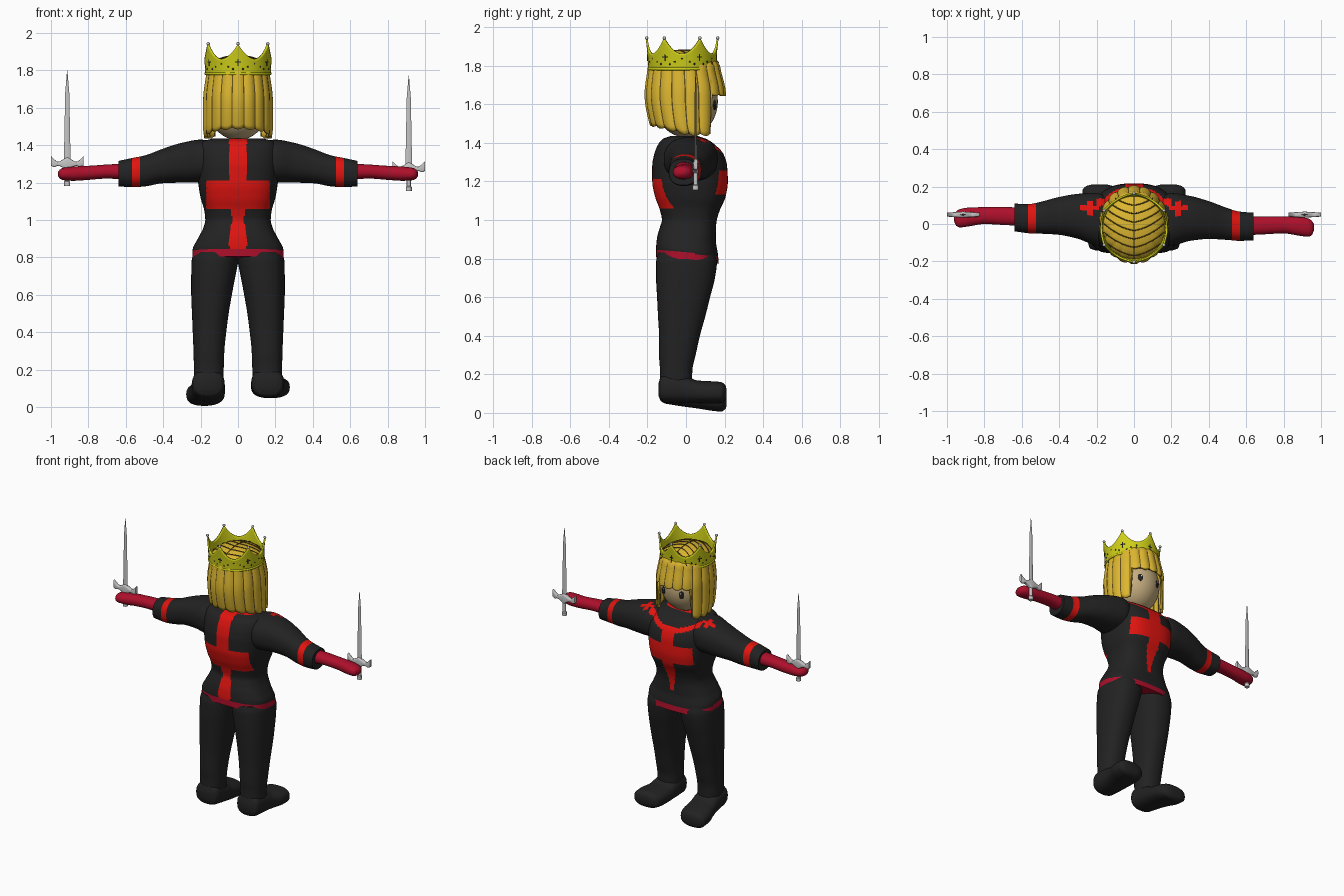
import bpy, bmesh, math
from mathutils import Vector, Matrix

if "Cube" in bpy.data.objects:
    bpy.data.objects.remove(bpy.data.objects["Cube"])


def material(name, r, g, b):
    m = bpy.data.materials.new(name)
    m.diffuse_color = (r, g, b, 1)
    m.use_nodes = True
    m.node_tree.nodes["Principled BSDF"].inputs["Base Color"].default_value = m.diffuse_color
    return m


BLACK = material("black cloth", .016, .016, .016)
RED = material("bright red", .75, .007, .005)
CRIMSON = material("crimson", .42, .005, .024)
SKIN = material("skin", .58, .43, .22)
HAIR = material("blond hair", .72, .47, .03)
CREASE = material("hair crease", .12, .075, .01)
GOLD = material("yellow gold", .62, .62, .01)
STEEL = material("steel", .56, .56, .56)
WHITE = material("white", .9, .9, .9)


def build(name, verts, faces, mats, rule=None, index=None):
    bm = bmesh.new()
    vs = [bm.verts.new(v) for v in verts]
    for k, f in enumerate(faces):
        face = bm.faces.new([vs[i] for i in f])
        if index:
            face.material_index = index[k]
        if rule:
            face.material_index = rule(face.calc_center_median())
    bmesh.ops.recalc_face_normals(bm, faces=bm.faces[:])
    me = bpy.data.meshes.new(name)
    bm.to_mesh(me)
    bm.free()
    for m in mats:
        me.materials.append(m)
    ob = bpy.data.objects.new(name, me)
    bpy.context.collection.objects.link(ob)
    bpy.ops.object.select_all(action='DESELECT')
    ob.select_set(True)
    bpy.context.view_layer.objects.active = ob
    bpy.ops.object.shade_smooth_by_angle(angle=math.radians(42))
    return ob


def interp(rows, t):
    """Monotone cubic through the rows (t, value, value, ...)."""
    n = len(rows)
    i = max(0, min(n - 2, sum(r[0] <= t for r in rows) - 1))
    h = rows[i + 1][0] - rows[i][0]
    u = (t - rows[i][0]) / h
    out = []
    for c in range(1, len(rows[0])):
        d = [(rows[k + 1][c] - rows[k][c]) / (rows[k + 1][0] - rows[k][0]) for k in range(n - 1)]

        def slope(k):
            if k == 0 or k == n - 1:
                return d[min(k, n - 2)]
            p, q = d[k - 1], d[k]
            return 0 if p * q <= 0 else 2 * p * q / (p + q)
        a, b = rows[i][c], rows[i + 1][c]
        out.append(a * (1 + 2 * u) * (1 - u) ** 2 + slope(i) * h * u * (1 - u) ** 2
                   + b * u * u * (3 - 2 * u) + slope(i + 1) * h * u * u * (u - 1))
    return out


PLACE = {'x': lambda t, a, b: (t, a, b), 'y': lambda t, a, b: (a, t, b), 'z': lambda t, a, b: (a, b, t)}


def loft(name, axis, rows, mats, seg=40, power=2.2, sub=5, rule=None, warp=None):
    """Rows (t, a0, a1, b0, b1): rounded sections along an axis."""
    ts = [rows[k][0] + (rows[k + 1][0] - rows[k][0]) * j / sub
          for k in range(len(rows) - 1) for j in range(sub)] + [rows[-1][0]]
    verts, faces = [], []
    for t in ts:
        a0, a1, b0, b1 = interp(rows, t)
        for i in range(seg):
            th = 2 * math.pi * i / seg
            c, s = math.cos(th), math.sin(th)
            c = math.copysign(abs(c) ** (2 / power), c)
            s = math.copysign(abs(s) ** (2 / power), s)
            p = PLACE[axis](t, (a0 + a1) / 2 + c * (a1 - a0) / 2, (b0 + b1) / 2 + s * (b1 - b0) / 2)
            verts.append(warp(*p) if warp else p)
    for r in range(len(ts) - 1):
        for i in range(seg):
            j = (i + 1) % seg
            faces.append((r * seg + i, r * seg + j, (r + 1) * seg + j, (r + 1) * seg + i))
    faces += [tuple(range(seg)), tuple(range((len(ts) - 1) * seg, len(ts) * seg))]
    return build(name, verts, faces, mats, rule)


def ball(name, loc, scale, mat, turn=0, u=24, v=16):
    bpy.ops.mesh.primitive_uv_sphere_add(segments=u, ring_count=v, radius=1, location=loc, rotation=(0, 0, turn))
    ob = bpy.context.object
    ob.name, ob.scale = name, scale
    ob.data.materials.append(mat)
    bpy.ops.object.shade_smooth()
    return ob


# Tunic colours: back cross, front cross, collar, shoulder crosses, sleeve rings, hem
def tunic(c):
    x, y, z = abs(c.x), c.y, c.z
    if x > .3:
        return 1 if .525 < x < .565 else 0
    if z + .1 * y < .83:
        return 2
    if y < 0:
        wide = .03 + .017 * min(1, abs(z - 1) / .08)
        return 1 if x < wide or (1.06 < z < 1.21 and x < .17) else 0
    if x < min(.045, .045 * (z - .88) / .2) and z < 1.37 or (1.13 < z < 1.255 and x < .17):
        return 1
    if y > .04 and x < .2 and abs(z - 1.35 - 1.6 * x * x) < .014:
        return 1
    dx, dy = abs(x - .235), abs(y - .085)
    return 1 if z > 1.3 and (dx < .05 and dy < .013 or dx < .014 and dy < .038) else 0


# Torso with tilted hem
loft("torso", 'z', [(z, -r, r, b, f) for z, r, b, f in (
    (.79, .245, -.155, .17), (.84, .243, -.155, .165), (.9, .215, -.15, .155), (.96, .185, -.135, .155),
    (1, .175, -.125, .16), (1.05, .18, -.135, .175), (1.12, .2, -.16, .205), (1.2, .213, -.175, .217),
    (1.28, .22, -.175, .213), (1.34, .22, -.165, .195), (1.39, .21, -.145, .15), (1.42, .19, -.12, .105),
    (1.435, .14, -.08, .06))], (BLACK, RED, CRIMSON), seg=200, power=2.7, sub=7, rule=tunic,
    warp=lambda x, y, z: (x, y, z - .1 * y * max(0, min(1, (1 - z) / .2))))

for s, side in ((1, "right"), (-1, "left")):
    def arm_warp(x, y, z):
        return (s * x, y + (.05 * max(0, min(1, (x - .2) / .45)) if s < 0 else 0), z)

    # Sleeves and forearms
    loft(side + "_sleeve", 'x', [
        (.08, -.08, .1, 1.24, 1.4), (.2, -.115, .165, 1.2, 1.43), (.3, -.09, .15, 1.2, 1.413),
        (.4, -.08, .122, 1.197, 1.382), (.5, -.085, .085, 1.18, 1.345), (.56, -.09, .067, 1.176, 1.333),
        (.64, -.088, .06, 1.18, 1.316)], (BLACK, RED), seg=80, power=2.3, sub=10, rule=tunic, warp=arm_warp)
    loft(side + "_forearm", 'x', [
        (.6, -.06, .04, 1.215, 1.302), (.7, -.055, .04, 1.222, 1.297), (.8, -.05, .04, 1.215, 1.29),
        (.88, -.062, .038, 1.21, 1.286), (.93, -.068, .03, 1.213, 1.28), (.95, -.06, .018, 1.22, 1.272),
        (.962, -.035, 0, 1.235, 1.258)], (CRIMSON,), warp=arm_warp)

    # Legs
    loft(side + "_leg", 'z', [
        (.12, .078, .235, -.135, .03), (.22, .076, .236, -.135, .033), (.3, .073, .238, -.14, .05),
        (.4, .063, .242, -.14, .072), (.5, .05, .246, -.145, .1), (.6, .033, .25, -.15, .125),
        (.7, .014, .25, -.155, .15), (.78, -.002, .248, -.155, .16), (.83, -.01, .235, -.145, .15)],
        (BLACK,), power=2.3, warp=lambda x, y, z: (s * x, y, z))

    # Feet, the left one tipped toe-down
    def foot_warp(x, y, z):
        return (s * x, y, z - (.135 * (y + .14) if s < 0 else 0))
    loft(side + "_foot", 'y', [
        (-.143, .12, .2, .09, .15), (-.13, .085, .235, .062, .19), (-.1, .072, .245, .052, .205),
        (0, .07, .25, .05, .19), (.06, .07, .26, .05, .168), (.13, .072, .277, .048, .164),
        (.18, .085, .275, .05, .16), (.203, .115, .255, .065, .145), (.21, .14, .23, .08, .125)],
        (BLACK,), power=2.5, warp=foot_warp)

    # Swords
    cx, cy, dz = s * .913, .05, (-.027 if s > 0 else 0)

    def sword_warp(x, y, z):
        return (x + cx, y + cy, z + dz)
    loft(side + "_sword_blade", 'z', [(1.31, -.018, .018, -.006, .006), (1.68, -.011, .011, -.005, .005),
         (1.8, -.001, .001, -.001, .001)], (STEEL,), seg=4, power=2, sub=1, warp=sword_warp)
    loft(side + "_sword_guard", 'x', [
        (-.087, -.01, .01, 1.29, 1.343), (-.07, -.012, .012, 1.283, 1.325), (-.05, -.013, .013, 1.29, 1.312),
        (-.02, -.015, .015, 1.278, 1.325), (0, -.016, .016, 1.265, 1.335), (.02, -.015, .015, 1.278, 1.325),
        (.05, -.013, .013, 1.29, 1.312), (.07, -.012, .012, 1.283, 1.325), (.087, -.01, .01, 1.29, 1.343)],
        (STEEL,), seg=20, power=4, sub=3, warp=sword_warp)
    loft(side + "_sword_handle", 'z', [
        (1.183, -.016, .016, -.016, .016), (1.205, -.016, .016, -.016, .016), (1.21, -.011, .011, -.011, .011),
        (1.29, -.011, .011, -.011, .011)], (STEEL,), seg=16, sub=1, warp=sword_warp)

    # Eyes
    turn = -s * .42
    ball(side + "_eye", (s * .07, .149, 1.595), (.017, .005, .026), BLACK, turn)
    ball(side + "_eye_glint", (s * .066, .1535, 1.605), (.005, .003, .006), WHITE, turn, 12, 8)

# Head
ball("head", (0, 0, 1.615), (.165, .165, .187), SKIN, 0, 48, 32)

# Hair shell: grooved locks, bangs over the face opening
PROFILE = [(1.42, .18, -.14, .185), (1.5, .189, -.19, .2), (1.65, .188, -.215, .207), (1.78, .172, -.2, .18)]
COLS, DOME, DROP = 180, 8, 14
verts, faces, index = [(0, -.01, 1.88)], [], []
for i in range(COLS):
    th = (i - .5) * 2 * math.pi / COLS
    c, s = math.cos(th), math.sin(th)
    groove = abs(math.sin(9 * th))
    bulge = .06 * (1 - groove ** .5)
    bottom = 1.655 - .012 * groove if s > .66 else 1.447 - .012 * groove + .05 * max(0, -s)
    for k in range(DOME + DROP):
        if k < DOME:
            a = math.pi / 2 * (k + 1) / DOME
            z, f = 1.78 + .1 * math.cos(a), math.sin(a)
        else:
            z, f = 1.78 + (bottom - 1.78) * (k - DOME + 1) / DROP, 1
        rx, yb, yf = interp(PROFILE, min(z, 1.78))
        r = f * (1 - bulge * f ** 3)
        verts.append((r * rx * c, (yb + yf) / 2 + r * s * (yf - yb) / 2, z))
H = DOME + DROP
for i in range(COLS):
    p, q = 1 + i * H, 1 + (i + 1) % COLS * H
    faces.append((0, p, q))
    index.append(0)
    for k in range(H - 1):
        faces.append((p + k, p + k + 1, q + k + 1, q + k))
        index.append(1 if i % 10 == 0 and k >= DOME - 2 else 0)
hair = build("hair", verts, faces, (HAIR, CREASE), index=index)
mod = hair.modifiers.new("thickness", 'SOLIDIFY')
mod.thickness, mod.offset = .018, -1

# Parting lines on top of the hair
strands = bpy.data.curves.new("hair_strands", 'CURVE')
strands.dimensions, strands.bevel_depth, strands.bevel_resolution = '3D', .003, 1
strands.materials.append(CREASE)


def strand(points):
    pts = [(x, y, 1.781 + .1 * math.sqrt(1 - e)) for x, y in points
           if (e := (x / .172) ** 2 + ((y + .01) / .19) ** 2) < .97]
    sp = strands.splines.new('POLY')
    sp.points.add(len(pts) - 1)
    for pt, co in zip(sp.points, pts):
        pt.co = (*co, 1)


strand([(0, -.2 + .01 * k) for k in range(40)])
for n in range(7):
    strand([(.01 * k, -.17 + .045 * n + 2.2 * (.01 * k) ** 2 + .15 * abs(.01 * k)) for k in range(-17, 18)])
bpy.context.collection.objects.link(bpy.data.objects.new("hair_strands", strands))

# Crown: six concave points on a flaring band
CY, N, R = -.02, 144, 8
verts, faces = [], []
for i in range(N):
    th = math.pi / 2 + 2 * math.pi * i / N
    u = abs((i % 24) / 12 - 1)          # 1 at a point, 0 in a valley
    top = 1.862 + .08 * u ** 2
    for k in range(R + 1):
        z = 1.777 + (top - 1.777) * k / R
        r = .17 + .014 * ((z - 1.777) / .165) ** 1.5
        verts.append((r * math.cos(th), CY + r * math.sin(th), z))
for i in range(N):
    p, q = i * (R + 1), (i + 1) % N * (R + 1)
    faces += [(p + k, q + k, q + k + 1, p + k + 1) for k in range(R)]
crown = build("crown", verts, faces, (GOLD,))
mod = crown.modifiers.new("thickness", 'SOLIDIFY')
mod.thickness, mod.offset = .01, 0
bpy.ops.mesh.primitive_torus_add(location=(0, CY, 1.783), major_radius=.172, minor_radius=.008,
                                 major_segments=72, minor_segments=10)
bpy.context.object.name = "crown_rim"
bpy.context.object.data.materials.append(GOLD)
bpy.ops.object.shade_smooth()


# Crown ornaments: tip beads, inlaid crosses and dots
def plate(name, th, z, w, h):
    bpy.ops.mesh.primitive_cube_add(size=1, location=(.178 * math.cos(th), CY + .178 * math.sin(th), z),
                                    rotation=(0, 0, th))
    bpy.context.object.scale = (.006, w, h)
    bpy.context.object.name = name
    bpy.context.object.data.materials.append(BLACK)


for k in range(6):
    th = math.pi / 2 + k * math.pi / 3
    ball("crown_bead", (.184 * math.cos(th), CY + .184 * math.sin(th), 1.943), (.009,) * 3, STEEL, 0, 12, 8)
    plate("crown_cross_upright", th, 1.842, .005, .036)
    plate("crown_cross_bar", th, 1.845, .03, .005)
    for off, z in ((-.3, 1.82), (.3, 1.82), (-.15, 1.808), (.15, 1.808), (.52, 1.835)):
        a = th + off
        ball("crown_dot", (.176 * math.cos(a), CY + .176 * math.sin(a), z), (.004, .005, .005), BLACK, a, 10, 6)
